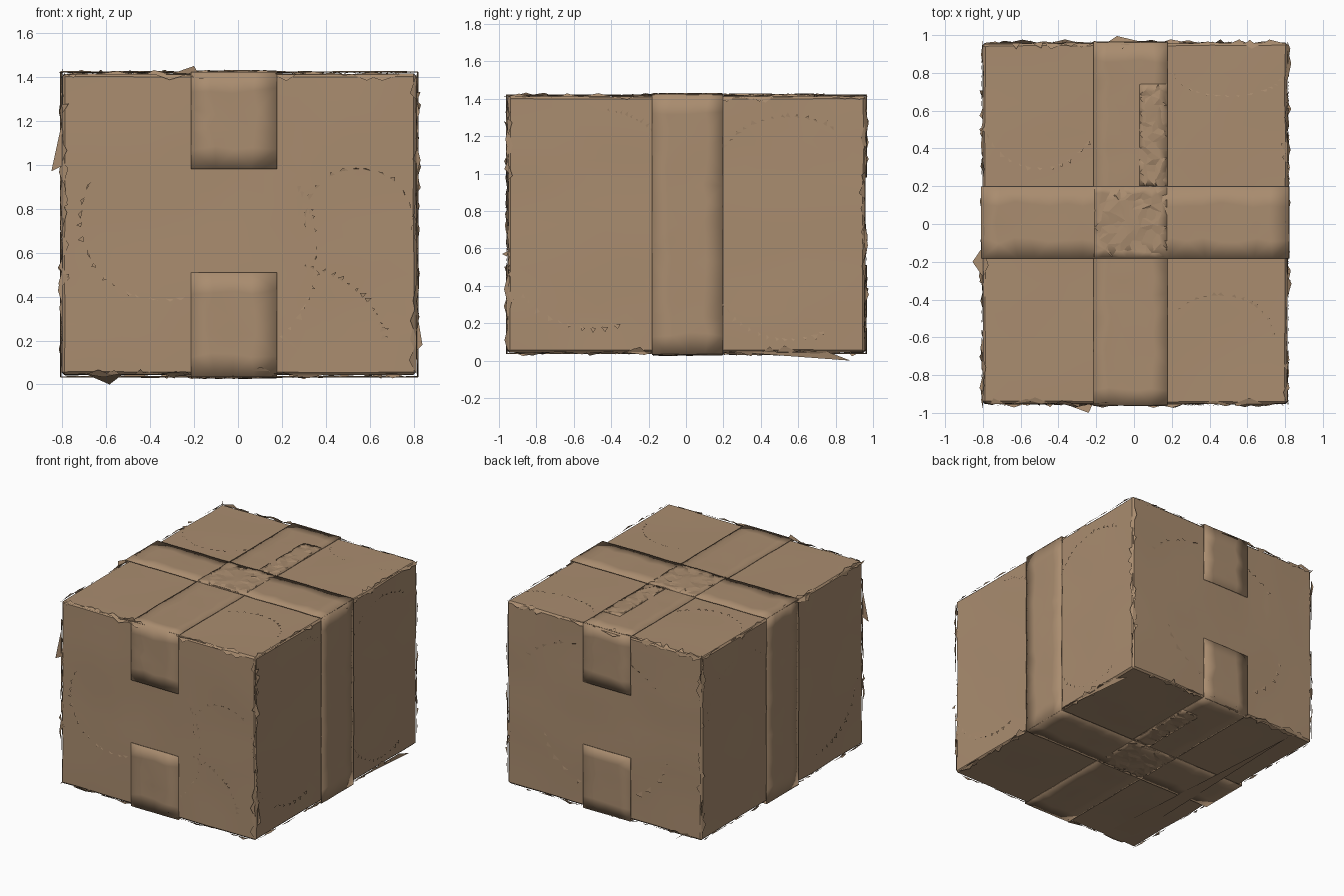
import bpy, bmesh, math, random
from mathutils import Vector, noise

if "Cube" in bpy.data.objects:
    bpy.data.objects.remove(bpy.data.objects["Cube"])

random.seed(4)
card = bpy.data.materials.new("cardboard tan")
card.diffuse_color = (0.40, 0.265, 0.16, 1)
card.use_nodes = True
card.node_tree.nodes["Principled BSDF"].inputs["Base Color"].default_value = card.diffuse_color

X0, X1, Y0, Y1, Z0, Z1 = -0.80, 0.812, -0.952, 0.957, 0.045, 1.412
# each side maps two in-plane coordinates and a height to world space
SIDES = {
    "front": lambda a, b, h: Vector((a, Y0 - h, b)),
    "back": lambda a, b, h: Vector((a, Y1 + h, b)),
    "right": lambda a, b, h: Vector((X1 + h, a, b)),
    "left": lambda a, b, h: Vector((X0 - h, a, b)),
    "top": lambda a, b, h: Vector((a, b, Z1 + h)),
    "bottom": lambda a, b, h: Vector((a, b, Z0 - h)),
}
FLIP = {"back", "left", "bottom"}


def finish(name, bm, smooth=None):
    me = bpy.data.meshes.new(name)
    bm.to_mesh(me)
    bm.free()
    me.materials.append(card)
    ob = bpy.data.objects.new(name, me)
    bpy.context.collection.objects.link(ob)
    if smooth:
        bpy.context.view_layer.objects.active = ob
        ob.select_set(True)
        bpy.ops.object.shade_smooth_by_angle(angle=math.radians(smooth))
        ob.select_set(False)
    return ob


def sheet(name, side, a0, a1, b0, b1, na, nb, height, rough, jitter=0.0, smooth=25):
    """Thin wrinkled sheet lying on one side of the box."""
    bm, f = bmesh.new(), SIDES[side]
    grid = []
    for i in range(na + 1):
        row = []
        for j in range(nb + 1):
            u, v = i / na, j / nb
            if 0 < i < na:
                u += random.uniform(-jitter, jitter) / na
            if 0 < j < nb:
                v += random.uniform(-jitter, jitter) / nb
            h = height + random.uniform(-rough, rough)
            row.append(bm.verts.new(f(a0 + u * (a1 - a0), b0 + v * (b1 - b0), h)))
        grid.append(row)
    for i in range(na):
        for j in range(nb):
            q = [grid[i][j], grid[i + 1][j], grid[i + 1][j + 1], grid[i][j + 1]]
            bm.faces.new(q[::-1] if side in FLIP else q)
    bmesh.ops.triangulate(bm, faces=bm.faces[:])
    ob = finish(name, bm, smooth)
    m = ob.modifiers.new("thickness", 'SOLIDIFY')
    m.thickness = 0.005
    return ob


# carton body: box with softly crushed edges and slightly uneven walls
bm = bmesh.new()
bmesh.ops.create_cube(bm, size=1)
for v in bm.verts:
    v.co = Vector(((X0 + X1) / 2 + v.co.x * (X1 - X0),
                   (Y0 + Y1) / 2 + v.co.y * (Y1 - Y0),
                   (Z0 + Z1) / 2 + v.co.z * (Z1 - Z0)))
bmesh.ops.subdivide_edges(bm, edges=bm.edges[:], cuts=11, use_grid_fill=True)
edges = [e for e in bm.edges if len(e.link_faces) == 2 and e.calc_face_angle() > 1]
bmesh.ops.bevel(bm, geom=edges, offset=0.012, segments=1, affect='EDGES')
for v in bm.verts:
    v.co += noise.noise_vector(v.co * 3.1) * 0.006
finish("carton_body", bm, 25)

# tape strip running front to back, folded down over both ends
for s in ("top", "bottom"):
    sheet(s + "_long_tape", s, -0.215, 0.178, Y0 - .008, Y1 + .008, 5, 20, 0.009, 0.002, 0.2)
for s in ("front", "back"):
    sheet(s + "_upper_tape_end", s, -0.215, 0.178, 0.98, Z1 + .01, 4, 5, 0.009, 0.002, 0.2)
    sheet(s + "_lower_tape_end", s, -0.215, 0.178, Z0 - .01, 0.51, 4, 5, 0.009, 0.002, 0.2)

# tape strip wrapping right round the sides
for s in ("top", "bottom"):
    sheet(s + "_cross_tape", s, X0 - .008, X1 + .008, -0.182, 0.198, 18, 4, 0.013, 0.002, 0.2)
for s in ("left", "right"):
    sheet(s + "_cross_tape", s, -0.182, 0.198, Z0 - .01, Z1 + .01, 4, 14, 0.009, 0.002, 0.2)

# crumpled patches where the tapes cross and along the seam
for s in ("top", "bottom"):
    sheet(s + "_crumpled_crossing", s, -0.21, 0.175, -0.175, 0.195, 9, 9, 0.015, 0.005, 0.4, 5)
    sheet(s + "_crumpled_seam", s, 0.03, 0.175, 0.2, 0.74, 4, 14, 0.012, 0.005, 0.4, 5)


def sliver(bm, p, along, out, n):
    """One torn paper fleck."""
    side = n * 0.004
    vs = [bm.verts.new(c) for c in (p - along, p + along, p + out + side)]
    bm.faces.new(vs)


# torn paper flecks along all twelve box edges
bm = bmesh.new()
lo, hi = Vector((X0, Y0, Z0)), Vector((X1, Y1, Z1))
for axis in range(3):
    o1, o2 = (axis + 1) % 3, (axis + 2) % 3
    for s1 in (-1, 1):
        for s2 in (-1, 1):
            for k in range(26):
                p = Vector((0, 0, 0))
                p[axis] = random.uniform(lo[axis] + .04, hi[axis] - .04)
                p[o1] = hi[o1] if s1 > 0 else lo[o1]
                p[o2] = hi[o2] if s2 > 0 else lo[o2]
                along, out, n = Vector(), Vector(), Vector()
                along[axis] = random.uniform(0.02, 0.09)
                if k % 2:
                    out[o1], out[o2] = s1 * random.uniform(.002, .018), -s2 * random.uniform(0, .04)
                else:
                    out[o2], out[o1] = s2 * random.uniform(.002, .018), -s1 * random.uniform(0, .04)
                out[axis] = random.uniform(-.03, .03)
                n[o1], n[o2] = s1, s2
                sliver(bm, p, along, out, n)
finish("torn_edges", bm)

# larger loose flaps of paper sticking out at the rims
bm = bmesh.new()
for pts in (((0.70, -0.93, 0.046), (0.84, -0.93, 0.18), (0.82, -0.93, 0.3)),
            ((-0.80, -0.95, 1.2), (-0.85, -0.95, 0.97), (-0.79, -0.95, 1.0)),
            ((-0.70, -0.955, 0.05), (-0.585, 0.96, 0.0), (-0.52, -0.955, 0.05)),
            ((0.81, 0.2, 0.05), (0.80, 0.88, 0.0), (0.81, 0.75, 0.05)),
            ((-0.80, -0.12, 1.415), (-0.855, -0.2, 1.41), (-0.80, -0.28, 1.415)),
            ((-0.15, 0.955, 1.41), (-0.09, 0.995, 1.40), (0.08, 0.955, 1.41)),
            ((-0.36, -0.955, 0.05), (-0.24, -1.0, 0.06), (-0.22, -0.955, 0.05)),
            ((-0.3, -0.95, 1.415), (-0.2, -0.955, 1.45), (-0.18, -0.95, 1.415))):
    bm.faces.new([bm.verts.new(p) for p in pts])
finish("loose_flaps", bm)

# dented crease arcs: (side, centre a, centre b, radius a, radius b, from, to) in degrees
ARCS = [("front", 0.15, 0.2, 0.5, 0.35, 0, 75), ("front", 0.55, 0.75, 0.24, 0.23, -20, 190),
        ("front", -0.35, 0.75, 0.36, 0.36, 150, 290), ("front", 0.0, 0.6, 0.35, 0.45, -60, 45),
        ("right", -0.5, 0.6, 0.45, 0.42, 180, 290), ("right", 0.55, 0.5, 0.4, 0.38, 200, 300),
        ("right", 0.55, 0.95, 0.4, 0.35, 50, 150), ("right", -0.5, 1.0, 0.42, 0.34, 20, 80),
        ("top", 0.45, -0.6, 0.28, 0.22, 0, 140), ("top", -0.5, 0.6, 0.3, 0.3, 180, 330),
        ("top", 0.5, 0.8, 0.28, 0.12, 180, 350), ("top", 0.3, -0.6, 0.42, 0.34, 140, 220),
        ("back", 0.0, 0.6, 0.5, 0.4, 180, 350), ("back", 0.1, 0.95, 0.55, 0.3, 20, 160),
        ("left", -0.45, 0.6, 0.4, 0.4, 180, 300), ("left", 0.5, 0.9, 0.38, 0.35, 0, 130)]
bm = bmesh.new()
for side, ca, cb, ra, rb, t0, t1 in ARCS:
    f, n = SIDES[side], 14
    for k in range(n):
        t = math.radians(t0 + (t1 - t0) * (k + random.random() * .5) / n)
        d = math.radians((t1 - t0) / n * random.uniform(.3, .75))
        w = 1 + random.uniform(.02, .09)
        pts = [f(ca + ra * r * math.cos(q), cb + rb * r * math.sin(q), h)
               for q, r, h in ((t, 1, .004), (t + d, 1.02, .006), (t + d / 2, w, .008))]
        if side in FLIP:
            pts.reverse()
        bm.faces.new([bm.verts.new(p) for p in pts])
finish("dent_creases", bm)
